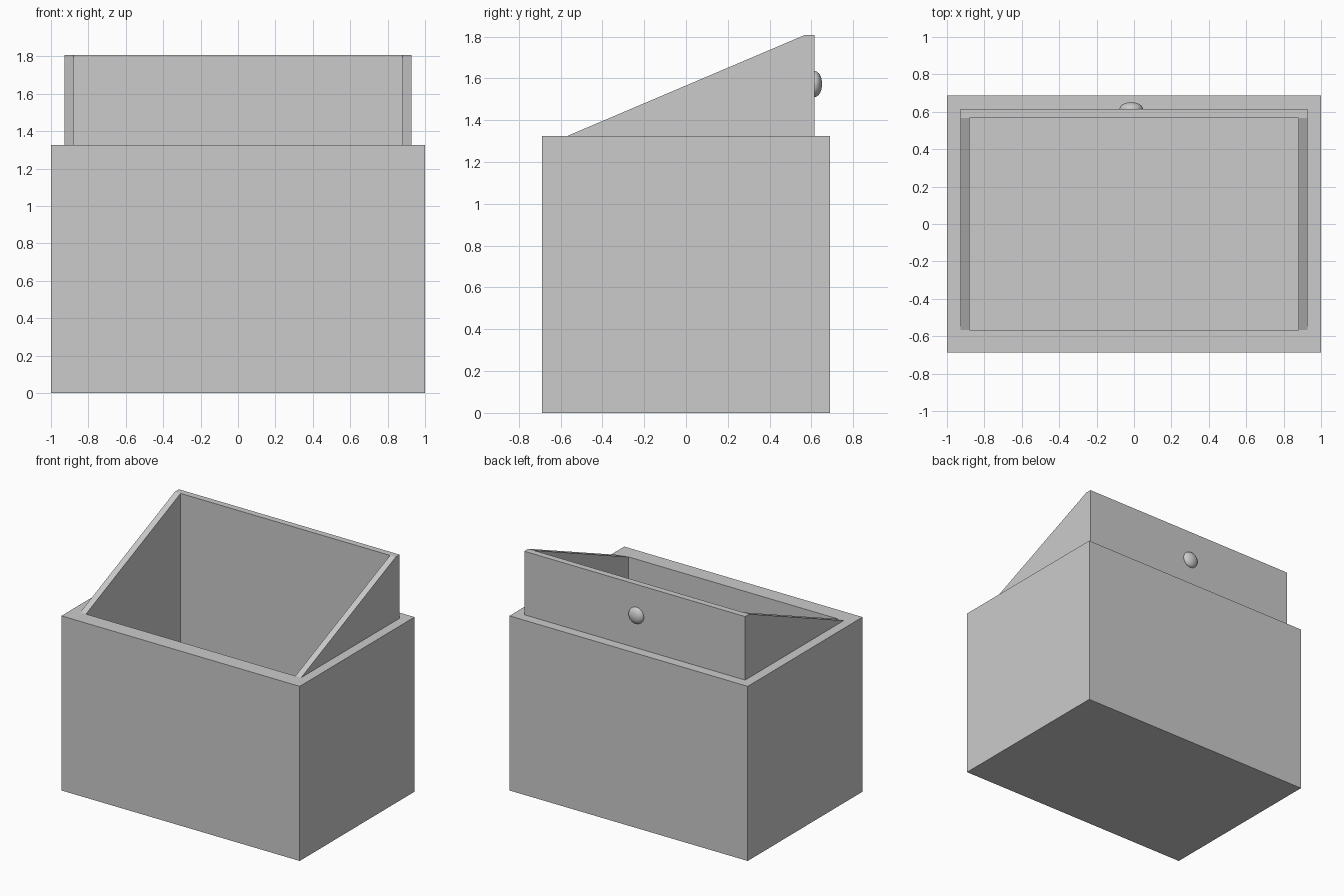
import bpy, bmesh
from math import pi, radians

cube = bpy.data.objects.get("Cube")
if cube:
    bpy.data.objects.remove(cube, do_unlink=True)

HALF_X, HALF_Y, HEIGHT = 1.0, 0.688, 1.325
WALL, FLOOR = 0.121, 0.12
LIP, LIP_TOP = 0.048, 1.807
IN_X, IN_Y = HALF_X - WALL, HALF_Y - WALL

grey = bpy.data.materials.new("plain grey")
grey.use_nodes = True
colour = (0.6, 0.6, 0.6, 1)
grey.diffuse_color = colour
grey.node_tree.nodes["Principled BSDF"].inputs["Base Color"].default_value = colour


def finish(bm, name):
    """Turn a bmesh into a named grey object."""
    bmesh.ops.recalc_face_normals(bm, faces=bm.faces[:])
    mesh = bpy.data.meshes.new(name)
    bm.to_mesh(mesh)
    bm.free()
    mesh.materials.append(grey)
    obj = bpy.data.objects.new(name, mesh)
    bpy.context.collection.objects.link(obj)
    return obj


# Box body: inset the top for the rim, then push the middle down to the floor
bm = bmesh.new()
bmesh.ops.create_cube(bm, size=1)
for v in bm.verts:
    v.co.x *= 2 * HALF_X
    v.co.y *= 2 * HALF_Y
    v.co.z = (v.co.z + 0.5) * HEIGHT
top = max(bm.faces, key=lambda f: f.calc_center_median().z)
bmesh.ops.inset_region(bm, faces=[top], thickness=WALL, use_even_offset=True)
mouth = bmesh.ops.extrude_face_region(bm, geom=[top])
for v in mouth["geom"]:
    if isinstance(v, bmesh.types.BMVert):
        v.co.z = FLOOR
if top.is_valid:
    bmesh.ops.delete(bm, geom=[top], context="FACES")
finish(bm, "box_body")

# Sloping lip: a U-shaped footprint raised, with its front ends left on the rim
bm = bmesh.new()
xs = [-IN_X - LIP, -IN_X, IN_X, IN_X + LIP]
ys = [-IN_Y, IN_Y, IN_Y + LIP]
grid = [[bm.verts.new((x, y, HEIGHT)) for y in ys] for x in xs]
for i, j in [(0, 0), (0, 1), (1, 1), (2, 1), (2, 0)]:
    bm.faces.new((grid[i][j], grid[i + 1][j], grid[i + 1][j + 1], grid[i][j + 1]))
raised = bmesh.ops.extrude_face_region(bm, geom=bm.faces[:], use_keep_orig=True)
for v in raised["geom"]:
    if isinstance(v, bmesh.types.BMVert) and v.co.y > 0:
        v.co.z = LIP_TOP
bmesh.ops.remove_doubles(bm, verts=bm.verts[:], dist=0.0001)
bmesh.ops.dissolve_limit(bm, angle_limit=radians(1), verts=bm.verts[:], edges=bm.edges[:])
finish(bm, "sloping_lip")

# Round knob on the back of the lip: a shallow dome
bpy.ops.mesh.primitive_uv_sphere_add(segments=32, ring_count=16, radius=1,
                                     location=(-0.015, IN_Y + LIP, 1.573),
                                     rotation=(pi / 2, 0, 0))
knob = bpy.context.object
knob.name = "back_knob"
knob.scale = (0.062, 0.062, 0.036)
knob.data.materials.append(grey)
bpy.ops.object.shade_smooth()
